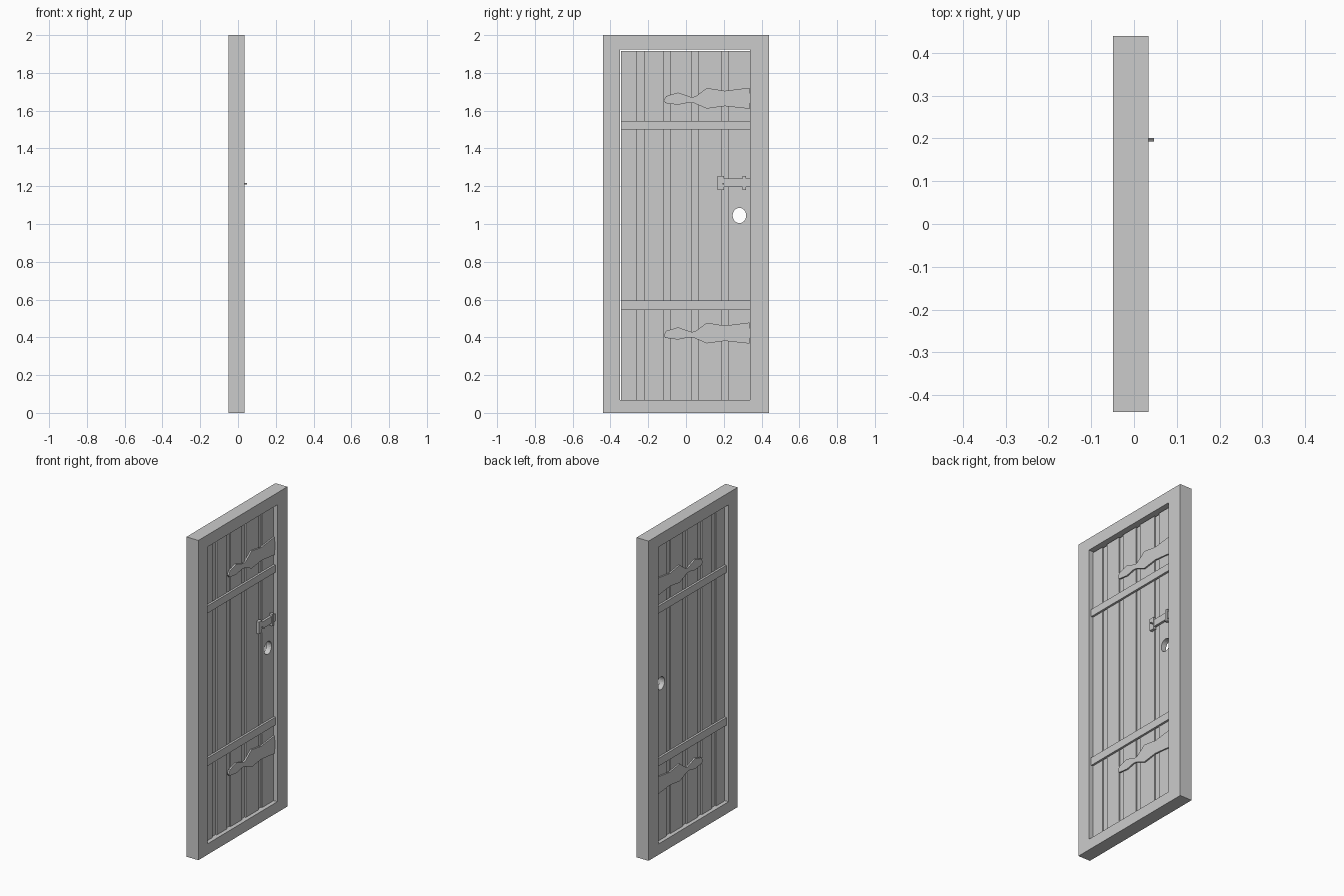
import bpy, bmesh, math
from mathutils import Matrix

if "Cube" in bpy.data.objects:
    bpy.data.objects.remove(bpy.data.objects["Cube"])

grey = bpy.data.materials.new("plain_grey")
grey.diffuse_color = (0.6, 0.6, 0.6, 1)
grey.use_nodes = True
grey.node_tree.nodes["Principled BSDF"].inputs["Base Color"].default_value = grey.diffuse_color

# maps profile (u, v) and extrusion w to (y, z, x)
TO_SIDE = Matrix(((0, 0, 1, 0), (1, 0, 0, 0), (0, 1, 0, 0), (0, 0, 0, 1)))


def rect(y0, y1, z0, z1):
    return [(y0, z0), (y1, z0), (y1, z1), (y0, z1)]


def ellipse(y, z, ry, rz, n=24):
    return [(y + ry * math.cos(2 * math.pi * i / n),
             z + rz * math.sin(2 * math.pi * i / n)) for i in range(n)]


def plate(name, loops, x0, x1):
    """Extrude a y-z outline from x0 to x1; further loops become holes."""
    cu = bpy.data.curves.new(name + "_profile", 'CURVE')
    cu.dimensions = '2D'
    cu.fill_mode = 'BOTH'
    cu.extrude = (x1 - x0) / 2
    for pts in loops:
        sp = cu.splines.new('POLY')
        sp.points.add(len(pts) - 1)
        for p, (u, v) in zip(sp.points, pts):
            p.co = (u, v, 0, 1)
        sp.use_cyclic_u = True
    tmp = bpy.data.objects.new(name + "_tmp", cu)
    bpy.context.collection.objects.link(tmp)
    me = bpy.data.meshes.new_from_object(tmp)
    bpy.data.objects.remove(tmp)
    bpy.data.curves.remove(cu)
    me.transform(Matrix.Translation(((x0 + x1) / 2, 0, 0)) @ TO_SIDE)
    bm = bmesh.new()
    bm.from_mesh(me)
    bmesh.ops.remove_doubles(bm, verts=bm.verts, dist=1e-5)
    bmesh.ops.recalc_face_normals(bm, faces=bm.faces)
    bm.to_mesh(me)
    bm.free()
    me.name = name
    me.shade_flat()
    me.materials.clear()
    me.materials.append(grey)
    ob = bpy.data.objects.new(name, me)
    bpy.context.collection.objects.link(ob)
    return ob


BACK, FRONT = -0.025, 0.009       # door plank faces
MID = (BACK + FRONT) / 2


def both_sides(name, loops, height):
    plate(name + "_outer", loops, FRONT - 0.001, FRONT + height)
    plate(name + "_inner", loops, BACK - height, BACK + 0.001)


# Surrounding frame
plate("door_frame", [rect(-0.44, 0.44, 0, 2), rect(-0.35, 0.34, 0.068, 1.925)],
      -0.049, 0.034)

# Planks, with the round lock hole in the last one
hole = ellipse(0.283, 1.045, 0.036, 0.04)
edges = [(-0.344, -0.263), (-0.222, -0.12), (-0.085, 0.028),
         (0.064, 0.188), (0.226, 0.34)]
for i, (a, b) in enumerate(edges):
    loops = [rect(a, b, 0.068, 1.915)]
    if i == 4:
        loops.append(hole)
    plate(f"plank_{i + 1}", loops, BACK, FRONT)

# Recessed strips between the planks
for i in range(4):
    plate(f"groove_strip_{i + 1}",
          [rect(edges[i][1], edges[i + 1][0], 0.068, 1.915)],
          MID - 0.008, MID + 0.008)

# Cross rails on both sides
both_sides("upper_rail", [rect(-0.344, 0.34, 1.5, 1.546)], 0.013)
both_sides("lower_rail", [rect(-0.344, 0.34, 0.545, 0.594)], 0.013)

# Ornamental strap hinges on both sides
strap = [(-0.118, 1.655), (-0.105, 1.677), (-0.042, 1.696), (0.03, 1.671),
         (0.05, 1.675), (0.11, 1.72), (0.205, 1.705), (0.335, 1.721),
         (0.34, 1.665), (0.335, 1.61), (0.205, 1.624), (0.11, 1.611),
         (0.04, 1.641), (0.015, 1.643), (-0.042, 1.631), (-0.11, 1.64)]
both_sides("upper_hinge", [strap], 0.009)
both_sides("lower_hinge", [[(y, z - 1.243) for y, z in strap]], 0.009)

# Sliding latch on the outer side
plate("latch_plate", [rect(0.168, 0.2, 1.18, 1.255)], FRONT - 0.001, 0.027)
plate("latch_bolt", [rect(0.2, 0.34, 1.196, 1.24)], FRONT - 0.001, 0.023)
plate("latch_strap", [rect(0.3, 0.317, 1.18, 1.255)], FRONT - 0.001, 0.028)
plate("latch_pin", [ellipse(0.197, 1.213, 0.004, 0.004, 8)], 0.02, 0.047)
